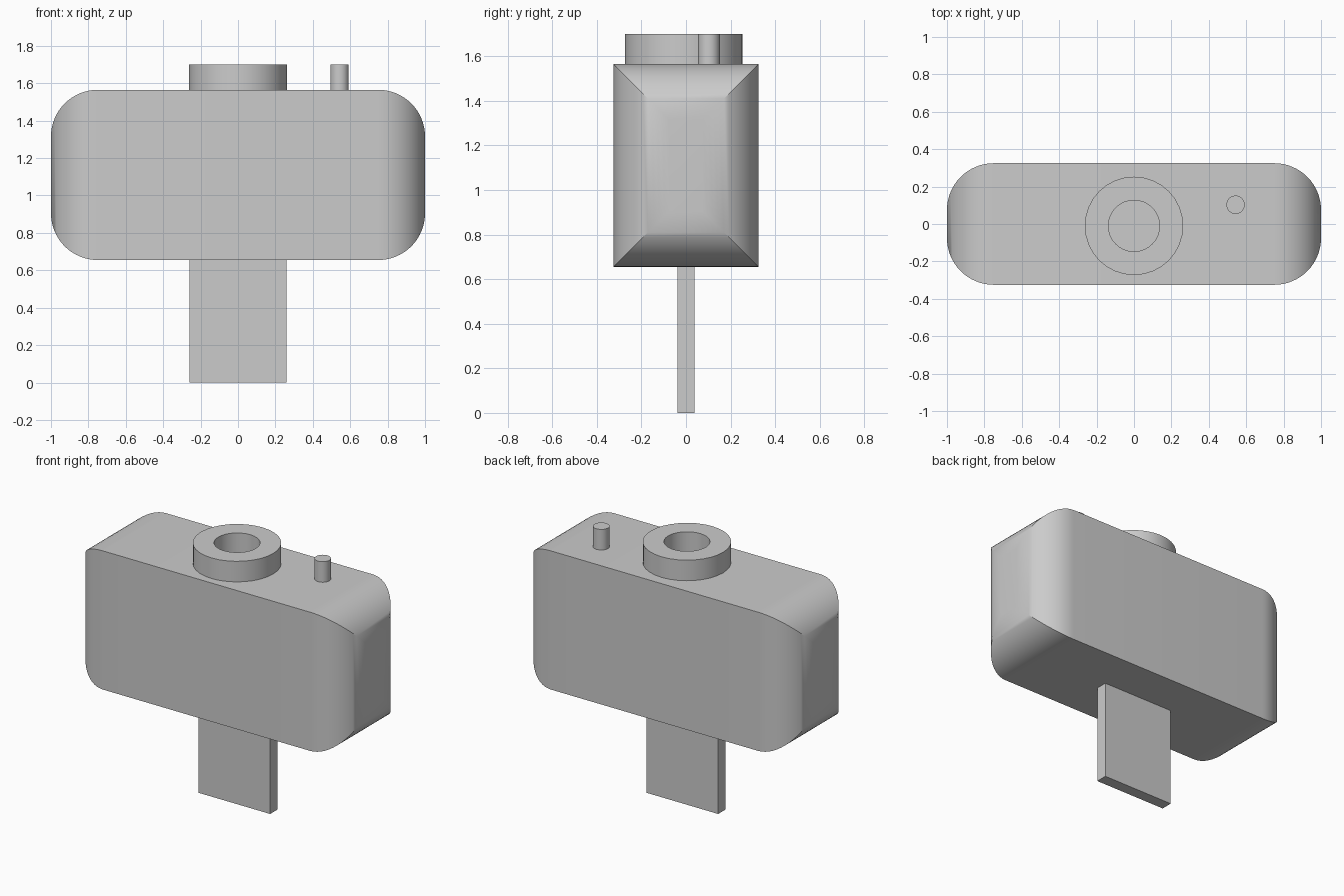
import bpy, bmesh, math

cube = bpy.data.objects.get("Cube")
if cube:
    bpy.data.objects.remove(cube, do_unlink=True)

grey = bpy.data.materials.new("plain_grey")
grey.use_nodes = True
colour = (0.6, 0.6, 0.6, 1)
grey.diffuse_color = colour
grey.node_tree.nodes["Principled BSDF"].inputs["Base Color"].default_value = colour


def finish(name, bm, smooth=True):
    """Turn a bmesh into a named grey object."""
    bmesh.ops.recalc_face_normals(bm, faces=bm.faces)
    mesh = bpy.data.meshes.new(name)
    bm.to_mesh(mesh)
    bm.free()
    obj = bpy.data.objects.new(name, mesh)
    bpy.context.collection.objects.link(obj)
    mesh.materials.append(grey)
    if smooth:
        bpy.ops.object.select_all(action="DESELECT")
        obj.select_set(True)
        bpy.context.view_layer.objects.active = obj
        bpy.ops.object.shade_smooth_by_angle(angle=math.radians(30))
    return obj


def lathe(name, centre, profile, sides):
    """Revolve a radius/height profile around a vertical axis, closing it."""
    bm = bmesh.new()
    rings = []
    for radius, z in profile:
        rings.append([bm.verts.new((centre[0] + radius * math.cos(a),
                                    centre[1] + radius * math.sin(a), z))
                      for a in (math.tau * i / sides for i in range(sides))])
    for lower, upper in zip(rings, rings[1:] + rings[:1]):
        for i in range(sides):
            j = (i + 1) % sides
            bm.faces.new((lower[i], lower[j], upper[j], upper[i]))
    return finish(name, bm)


# Body: rectangular sections lofted along x, rounded off at both ends
BOTTOM, TOP, HALF_DEPTH, RADIUS, STEPS = 0.655, 1.565, 0.325, 0.25, 16
arc = [math.pi / 2 * i / STEPS for i in range(STEPS + 1)]
right_end = [(-1 + RADIUS * (1 - math.cos(a)), RADIUS * (1 - math.sin(a))) for a in arc]
# arc runs from the end face (full inset) to the straight part (no inset)
stations = right_end + [(-x, inset) for x, inset in reversed(right_end)]
bm = bmesh.new()
sections = []
for x, inset in stations:
    d, low, high = HALF_DEPTH - inset, BOTTOM + inset, TOP - inset
    sections.append([bm.verts.new((x, y, z))
                     for y, z in ((-d, low), (d, low), (d, high), (-d, high))])
for a, b in zip(sections, sections[1:]):
    for i in range(4):
        j = (i + 1) % 4
        bm.faces.new((a[i], a[j], b[j], b[i]))
bm.faces.new(sections[0])
bm.faces.new(sections[-1])
finish("body", bm)

# Ring dial on top, with an open centre
RING_TOP = 1.70
lathe("ring_dial", (0, -0.01),
      [(0.263, TOP - 0.005), (0.263, RING_TOP), (0.137, RING_TOP), (0.137, TOP - 0.005)], 32)

# Small button post
bm = bmesh.new()
bmesh.ops.create_cone(bm, cap_ends=True, segments=32, radius1=0.049, radius2=0.049,
                      depth=RING_TOP - TOP + 0.01)
bmesh.ops.translate(bm, verts=bm.verts, vec=(0.543, 0.103, (RING_TOP + TOP - 0.01) / 2))
finish("button_post", bm)

# Flat plug below the body
bm = bmesh.new()
bmesh.ops.create_cube(bm, size=1)
bmesh.ops.scale(bm, verts=bm.verts, vec=(0.52, 0.076, BOTTOM + 0.01))
bmesh.ops.translate(bm, verts=bm.verts, vec=(0, 0, (BOTTOM + 0.01) / 2))
finish("flat_plug", bm, smooth=False)
